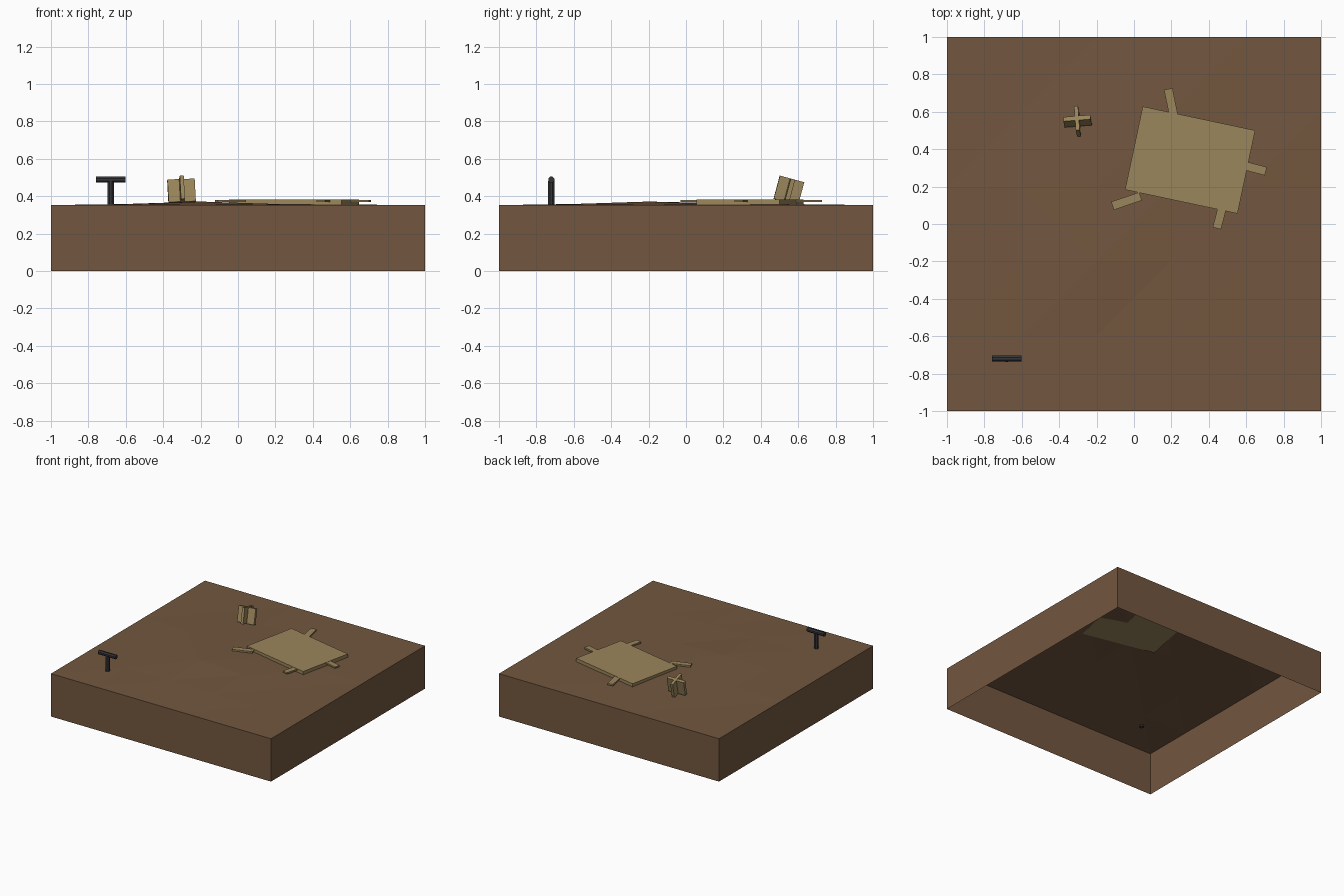
import bpy, bmesh, math
from mathutils import Matrix, Vector

if "Cube" in bpy.data.objects:
    bpy.data.objects.remove(bpy.data.objects["Cube"])


def material(name, rgb):
    m = bpy.data.materials.new(name)
    m.diffuse_color = (*rgb, 1)
    m.use_nodes = True
    m.node_tree.nodes["Principled BSDF"].inputs["Base Color"].default_value = m.diffuse_color
    return m


SOIL = material("soil", (0.17, 0.095, 0.05))
WOOD = material("wood", (0.33, 0.24, 0.105))
IRON = material("iron", (0.035, 0.035, 0.04))


def finish(name, bm, mat, matrix=Matrix()):
    bmesh.ops.transform(bm, matrix=matrix, verts=bm.verts)
    mesh = bpy.data.meshes.new(name)
    bm.to_mesh(mesh)
    bm.free()
    mesh.materials.append(mat)
    obj = bpy.data.objects.new(name, mesh)
    bpy.context.collection.objects.link(obj)
    return obj


def box(name, loc, size, mat, rot=Matrix()):
    bm = bmesh.new()
    bmesh.ops.create_cube(bm, size=1)
    return finish(name, bm, mat, Matrix.Translation(loc) @ rot @ Matrix.Diagonal((*size, 1)))


def rod(name, loc, radius, length, mat, rot=Matrix()):
    bm = bmesh.new()
    bmesh.ops.create_cone(bm, cap_ends=True, segments=8, radius1=radius, radius2=radius, depth=length)
    turn = Matrix.Rotation(math.pi / 8, 4, 'Z')
    return finish(name, bm, mat, Matrix.Translation(loc) @ rot @ turn)


# soil block: bumpy five by five top, open underneath
TOP = 0.352
bumps = {(1, 3): 0.006, (2, 2): 0.019, (2, 3): 0.010, (1, 2): 0.006,
         (2, 1): 0.006, (3, 2): 0.006, (3, 3): 0.004, (2, 4): 0.004,
         (3, 4): 0.005, (4, 3): 0.003, (1, 1): 0.004, (3, 1): 0.004}
bm = bmesh.new()
grid = {(i, j): bm.verts.new((-1 + 0.4 * i, -1 + 0.4 * j, TOP + bumps.get((i, j), 0)))
        for i in range(6) for j in range(6)}
for i in range(5):
    for j in range(5):
        a, b, c, d = grid[i, j], grid[i + 1, j], grid[i + 1, j + 1], grid[i, j + 1]
        if (i, j) == (1, 2):
            bm.faces.new((a, b, d))
            bm.faces.new((b, c, d))
        else:
            bm.faces.new((a, b, c))
            bm.faces.new((a, c, d))
rim = [e for e in bm.edges if e.is_boundary]
skirt = bmesh.ops.extrude_edge_only(bm, edges=rim)["geom"]
for v in skirt:
    if isinstance(v, bmesh.types.BMVert):
        v.co.z = 0
bmesh.ops.recalc_face_normals(bm, faces=bm.faces)
finish("soil_block", bm, SOIL)

# broken board lying on the soil
box("board", (0.3, 0.342, 0.368), (0.615, 0.455, 0.028), WOOD, Matrix.Rotation(math.radians(-12), 4, 'Z'))

# loose slats sticking out from under the board
slats = {"back_slat": ((0.183, 0.722), (0.212, 0.58)),
         "right_slat": ((0.705, 0.282), (0.59, 0.312)),
         "front_slat": ((0.443, -0.023), (0.475, 0.10)),
         "left_slat": ((-0.115, 0.097), (0.035, 0.148))}
for name, (p, q) in slats.items():
    p, q = Vector(p), Vector(q)
    d = q - p
    mid = (p + q) / 2
    box(name, (mid.x, mid.y, 0.374), (d.length, 0.046, 0.013), WOOD,
        Matrix.Rotation(math.atan2(d.y, d.x), 4, 'Z'))

# leaning crossed planks
lean = Matrix.Rotation(math.radians(-15), 4, 'X') @ Matrix.Rotation(math.radians(-3), 4, 'Y') \
    @ Matrix.Rotation(math.radians(4), 4, 'Z')
box("wide_plank", (-0.302, 0.55, 0.428), (0.146, 0.024, 0.125), WOOD, lean)
box("cross_plank", (-0.302, 0.55, 0.430), (0.021, 0.135, 0.128), WOOD, lean)

# iron handle standing in the corner
rod("handle_shaft", (-0.68, -0.72, 0.412), 0.018, 0.14, IRON)
rod("handle_bar", (-0.68, -0.72, 0.488), 0.0175, 0.158, IRON, Matrix.Rotation(math.pi / 2, 4, 'Y'))
